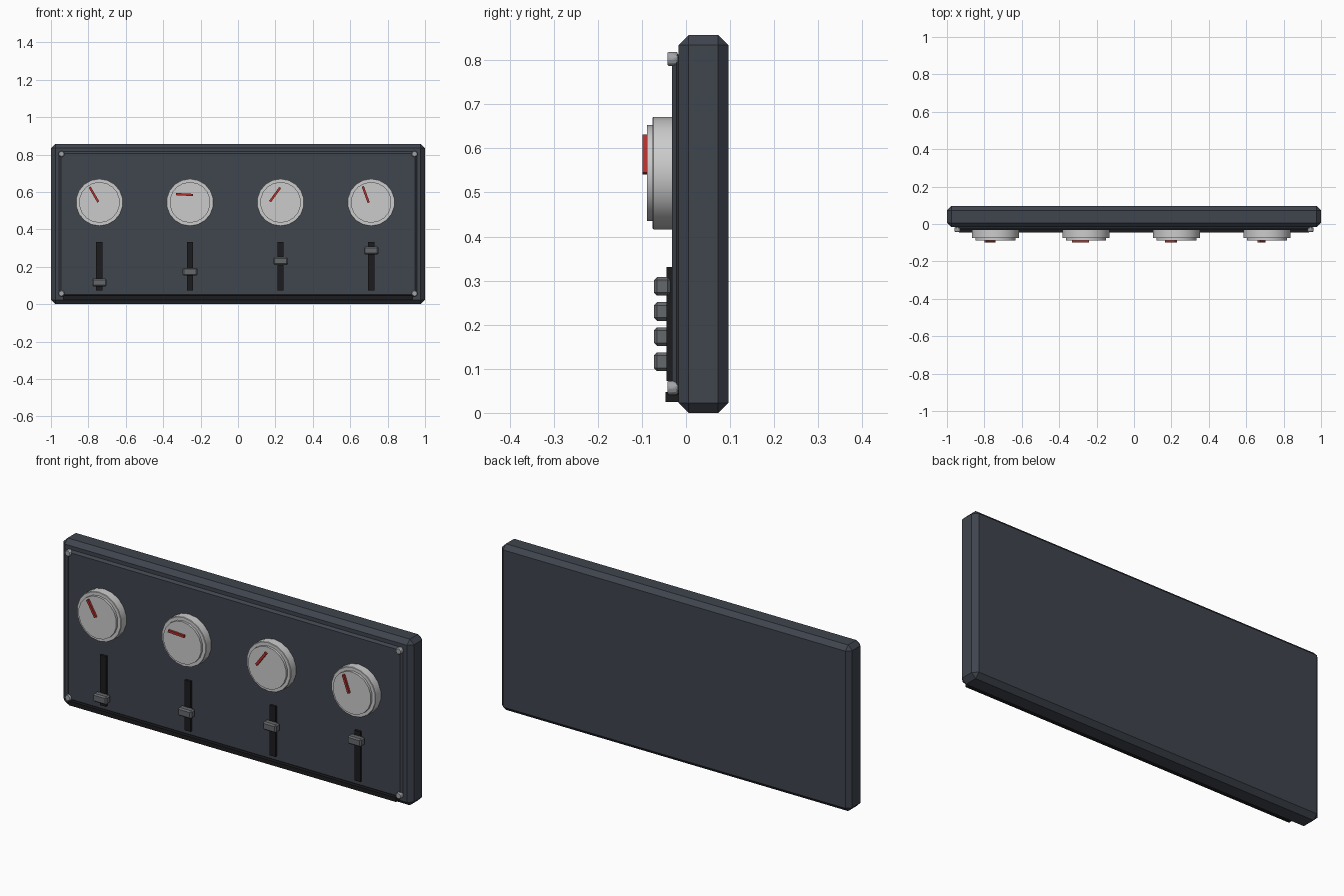
import bpy, math

if "Cube" in bpy.data.objects:
    bpy.data.objects.remove(bpy.data.objects["Cube"])

def material(name, rgb):
    m = bpy.data.materials.new(name)
    m.diffuse_color = (*rgb, 1)
    m.use_nodes = True
    m.node_tree.nodes["Principled BSDF"].inputs["Base Color"].default_value = m.diffuse_color
    return m

SLATE = material("slate", (0.05, 0.058, 0.075))
SILVER = material("silver", (0.68, 0.68, 0.69))
RED = material("red", (0.45, 0.03, 0.025))
BLACK = material("black", (0.012, 0.012, 0.014))
GREY = material("grey", (0.13, 0.14, 0.15))
STEEL = material("steel", (0.36, 0.37, 0.39))

def finish(ob, name, mat, bevel):
    ob.name = name
    ob.data.materials.append(mat)
    bpy.ops.object.transform_apply(location=False, rotation=True, scale=True)
    if bevel:
        mod = ob.modifiers.new("edge", 'BEVEL')
        mod.width = bevel
        mod.segments = 1
        mod.limit_method = 'ANGLE'
        mod.angle_limit = math.radians(40)
    return ob

def box(name, x, y, z, mat, bevel=0, tilt=0):
    # x, y and z are (low, high) ranges; tilt turns the box about the y axis
    bpy.ops.mesh.primitive_cube_add(
        size=1, location=[(a + b) / 2 for a, b in (x, y, z)])
    ob = bpy.context.object
    ob.scale = [b - a for a, b in (x, y, z)]
    ob.rotation_euler.y = tilt
    return finish(ob, name, mat, bevel)

def disc(name, x, z, r, y0, y1, sides, mat, bevel=0):
    bpy.ops.mesh.primitive_cylinder_add(
        vertices=sides, radius=r, depth=y1 - y0,
        location=(x, (y0 + y1) / 2, z), rotation=(math.pi / 2, 0, 0))
    ob = finish(bpy.context.object, name, mat, bevel)
    bpy.ops.object.shade_smooth_by_angle(angle=math.radians(30))
    return ob

# Housing, raised front panel and bottom lip
box("housing", (-1, 1), (-0.017, 0.096), (0, 0.857), SLATE, 0.023)
box("front_panel", (-0.957, 0.957), (-0.032, -0.01), (0.04, 0.817), SLATE, 0.012)
box("bottom_lip", (-0.935, 0.935), (-0.046, -0.01), (0.025, 0.047), BLACK)

# Corner screws
for sx in (-0.944, 0.944):
    for sz in (0.057, 0.803):
        disc("corner_screw", sx, sz, 0.017, -0.042, -0.019, 8, STEEL, 0.003)

# Four channels: knob with pointer, slot and slider handle
channels = [(-30, 0.116), (-87, 0.173), (36, 0.23), (-20, 0.287)]
for i, (angle, level) in enumerate(channels):
    x, z = -0.741 + 0.4843 * i, 0.544
    disc("knob_base", x, z, 0.1275, -0.076, -0.03, 18, SILVER, 0.002)
    disc("knob_cap", x, z, 0.109, -0.088, -0.07, 18, SILVER)
    px, pz = x - 0.029, z + 0.042
    box("knob_pointer", (px - 0.006, px + 0.006), (-0.099, -0.085),
        (pz - 0.046, pz + 0.046), RED, 0, math.radians(angle))
    box("slider_slot", (x - 0.017, x + 0.017), (-0.044, -0.03),
        (0.072, 0.331), BLACK)
    box("slider_handle", (x - 0.039, x + 0.039), (-0.073, -0.035),
        (level - 0.021, level + 0.021), GREY, 0.007)
